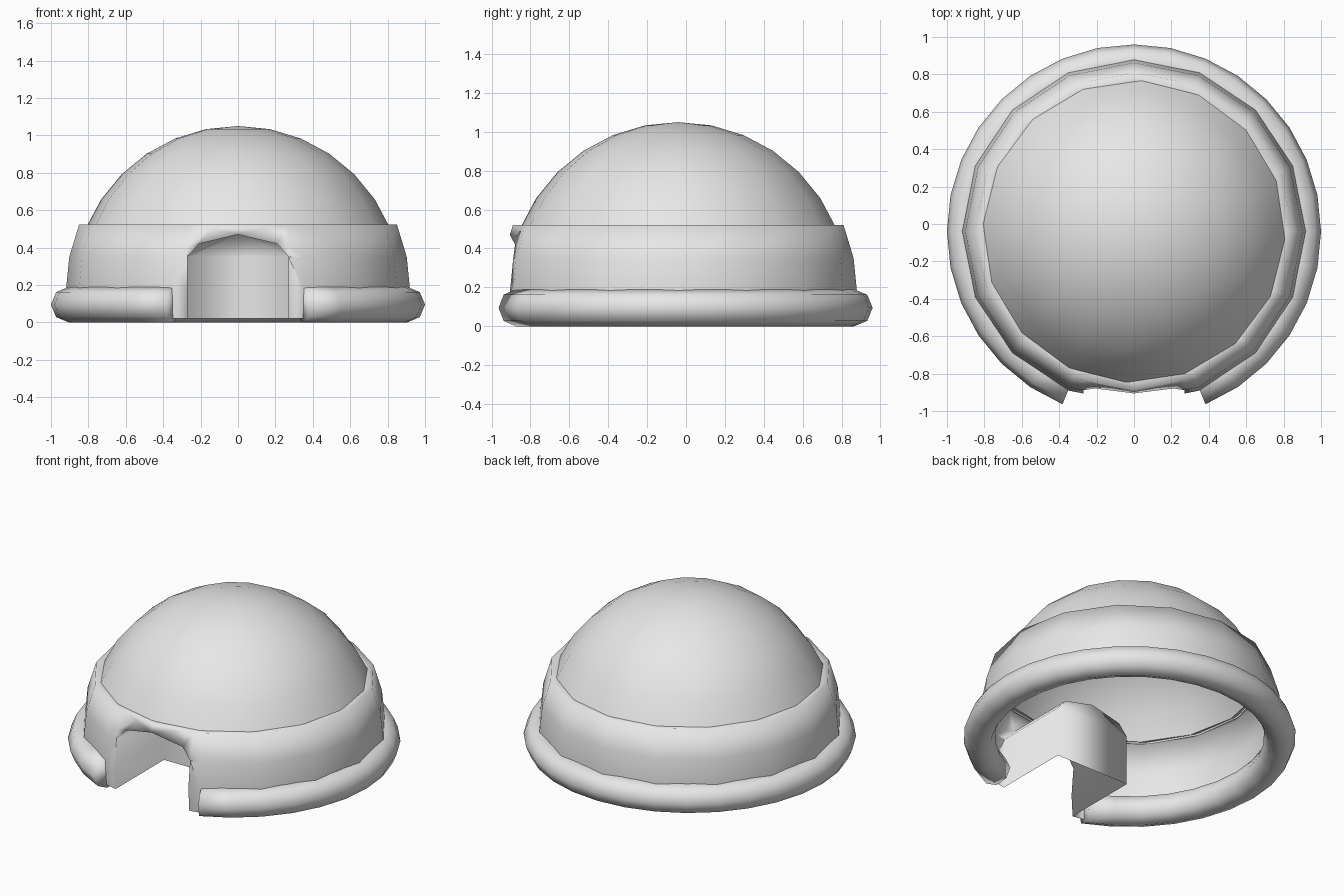
import bpy, bmesh, math
from mathutils import Vector

if "Cube" in bpy.data.objects:
    bpy.data.objects.remove(bpy.data.objects["Cube"], do_unlink=True)

CY = -0.04      # y of the round parts' shared axis
CZ = 0.17       # height of the sphere centre
STEP = math.radians(11.25)

snow = bpy.data.materials.new("snow_grey")
snow.use_nodes = True
snow.diffuse_color = (0.8, 0.8, 0.8, 1)
snow.node_tree.nodes["Principled BSDF"].inputs["Base Color"].default_value = (0.8, 0.8, 0.8, 1)


def finish(name, bm):
    bmesh.ops.recalc_face_normals(bm, faces=bm.faces[:])
    for f in bm.faces:
        f.smooth = True
    mesh = bpy.data.meshes.new(name)
    bm.to_mesh(mesh)
    bm.free()
    mesh.materials.append(snow)
    obj = bpy.data.objects.new(name, mesh)
    bpy.context.collection.objects.link(obj)
    return obj


def lathe(profile, angles, closed_turn=True, closed_profile=False):
    """Sweep (radius, height) points around the axis."""
    bm = bmesh.new()
    cols = [[bm.verts.new((r * math.cos(a), CY + r * math.sin(a), z))
             for r, z in profile] for a in angles]
    n, m = len(cols), len(profile)
    for i in range(n if closed_turn else n - 1):
        a, b = cols[i], cols[(i + 1) % n]
        for j in range(m if closed_profile else m - 1):
            k = (j + 1) % m
            bm.faces.new((a[j], b[j], b[k], a[k]))
    if closed_profile and not closed_turn:
        bm.faces.new(cols[0])
        bm.faces.new(cols[-1])
    return bm


def turn(count, offset=0.0):
    return [offset + math.tau * i / count for i in range(count)]


# Dome: upper part of a sphere, turned slightly on its axis
R = 0.88
dome_profile = [(max(R * math.sin(STEP * i), 1e-5), CZ + R * math.cos(STEP * i)) for i in range(7)]
bm = lathe(dome_profile, turn(16, math.radians(-3)))
bmesh.ops.remove_doubles(bm, verts=bm.verts[:], dist=0.001)
finish("dome", bm)

# Wall band: larger sphere slice with a narrow inward lip on top
R = 0.92
band_profile = [(0.91, 0.02)]
band_profile += [(R * math.sin(STEP * i), CZ + R * math.cos(STEP * i)) for i in (8, 7, 6)]
band_profile += [(0.795, 0.515)]
bm = lathe(band_profile, turn(16))

# Doorway: cut the arch outline into the front of the band
arch = [(0.27, 0.0), (0.27, 0.35), (0.21, 0.42), (0.0, 0.47)]
planes = []
for (x0, z0), (x1, z1) in zip(arch, arch[1:]):
    for s in (1, -1):
        planes.append((Vector((s * x0, 0, z0)), Vector((s * (z1 - z0), 0, x0 - x1)).normalized()))
for co, no in planes:
    faces = [f for f in bm.faces
             if f.calc_center_median().y < -0.7 and abs(f.calc_center_median().x) < 0.36
             and f.calc_center_median().z < 0.5]
    geom = set(faces)
    for f in faces:
        geom.update(f.edges)
        geom.update(f.verts)
    bmesh.ops.bisect_plane(bm, geom=list(geom), plane_co=co, plane_no=no, dist=1e-5)


def in_arch(p):
    return p.y < -0.5 and all((p - co).dot(no) < 1e-4 for co, no in planes)


bmesh.ops.delete(bm, geom=[f for f in bm.faces if in_arch(f.calc_center_median())], context='FACES')

# Entrance recess: pull the arch edge inward and close its back
rim = [e for e in bm.edges if e.is_boundary and all(in_arch(v.co) for v in e.verts)]
new = bmesh.ops.extrude_edge_only(bm, edges=rim)["geom"]
back = [v for v in new if isinstance(v, bmesh.types.BMVert)]
for v in back:
    v.co.y = -0.39
back.sort(key=lambda v: math.atan2(v.co.z - 0.1, v.co.x) % math.tau
          if v.co.z > 0.1 or v.co.x < 0 else math.atan2(v.co.z - 0.1, v.co.x))
bm.faces.new(back)
finish("wall_band_with_entrance", bm)

# Base ring: round tube that stops on both sides of the doorway
T = 0.095
tube = [(0.905 + T * math.cos(a), T + T * math.sin(a)) for a in turn(8)]
start = math.radians(-67.5)
ring_angles = [start + STEP * i for i in range(29)]
finish("base_ring", lathe(tube, ring_angles, closed_turn=False, closed_profile=True))
